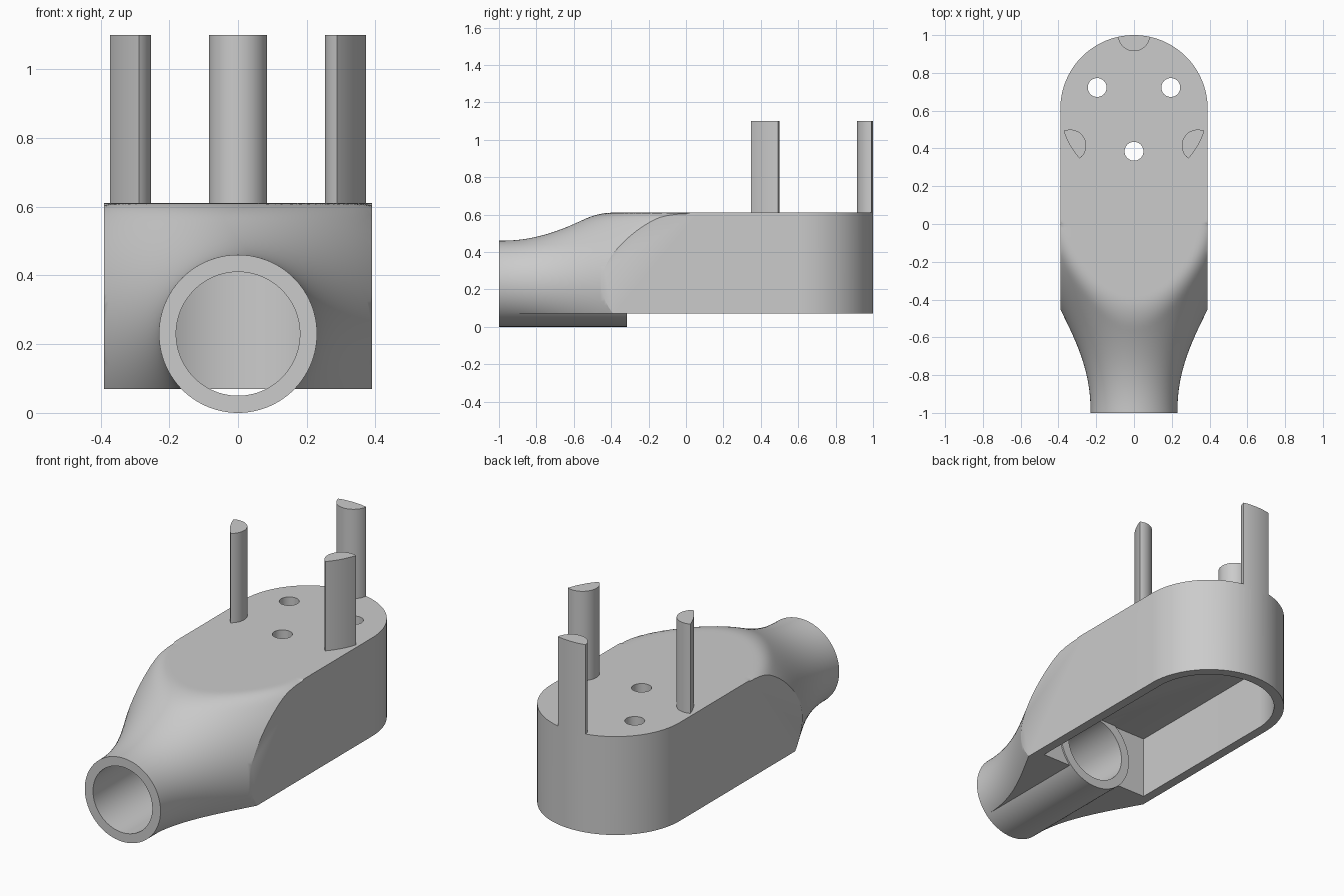
import bpy, bmesh, math
from mathutils import Matrix, Vector

cube = bpy.data.objects.get("Cube")
if cube:
    bpy.data.objects.remove(cube, do_unlink=True)

HALF_W, REAR_Y = 0.39, 0.61        # half width and centre of the rounded rear
TOP, BOTTOM, AXIS_Z = 0.61, 0.07, 0.23
PIPE_R, BORE_R, PIPE_END = 0.23, 0.18, -0.316

grey = bpy.data.materials.new("light_grey")
grey.use_nodes = True
grey.diffuse_color = (0.6, 0.6, 0.6, 1)
grey.node_tree.nodes["Principled BSDF"].inputs["Base Color"].default_value = (0.6, 0.6, 0.6, 1)


def make_object(name, bm):
    bmesh.ops.recalc_face_normals(bm, faces=bm.faces)
    mesh = bpy.data.meshes.new(name)
    bm.to_mesh(mesh)
    bm.free()
    mesh.materials.append(grey)
    obj = bpy.data.objects.new(name, mesh)
    bpy.context.collection.objects.link(obj)
    return obj


def prism(name, outline, z0, z1):
    bm = bmesh.new()
    face = bm.faces.new([bm.verts.new((x, y, z0)) for x, y in outline])
    top = bmesh.ops.extrude_face_region(bm, geom=[face])["geom"]
    bmesh.ops.translate(bm, vec=(0, 0, z1 - z0),
                        verts=[v for v in top if isinstance(v, bmesh.types.BMVert)])
    return make_object(name, bm)


def arc(cx, cy, r, a0, a1, n=48):
    return [(cx + r * math.cos(a0 + (a1 - a0) * i / n),
             cy + r * math.sin(a0 + (a1 - a0) * i / n)) for i in range(n + 1)]


def stadium(half_w, front_y):
    return [(-half_w, front_y), (half_w, front_y)] + arc(0, REAR_Y, half_w, 0, math.pi, 64)


def revolve(name, profile, segs=128, closed=False, shape=lambda co: co):
    """Sweep (y, radius) points around the pipe axis."""
    bm = bmesh.new()
    rings = [[bm.verts.new(shape(Vector((r * math.cos(math.tau * i / segs), y,
                                         AXIS_Z + r * math.sin(math.tau * i / segs)))))
              for i in range(segs)] for y, r in profile]
    pairs = list(zip(rings, rings[1:]))
    if closed:
        pairs.append((rings[-1], rings[0]))
    else:
        bm.faces.new(rings[0])
        bm.faces.new(rings[-1])
    for a, b in pairs:
        for i in range(segs):
            j = (i + 1) % segs
            bm.faces.new((a[i], a[j], b[j], b[i]))
    return make_object(name, bm)


def boolean(obj, cutter, operation):
    mod = obj.modifiers.new(operation.lower(), "BOOLEAN")
    mod.operation, mod.solver, mod.object = operation, "EXACT", cutter
    bpy.context.view_layer.objects.active = obj
    bpy.ops.object.modifier_apply(modifier=mod.name)
    bpy.data.objects.remove(cutter, do_unlink=True)


def smooth(obj, degrees=30):
    obj.data.shade_smooth()
    obj.data.set_sharp_from_angle(angle=math.radians(degrees))


def flare_radius(t):
    s = t ** 1.15
    return PIPE_R + 0.32 * s * s * (3 - 2 * s)


def flatten_top(co, blend=0.04):
    # Smooth minimum that eases the flare into the flat top
    h = max(blend - abs(co.z - TOP), 0) / blend
    return Vector((co.x, co.y, min(co.z, TOP) - h * h * blend / 4))


# Body: flared neck merging into a long housing with a rounded rear
steps = 48
profile = [(-0.999 + 0.999 * i / steps, flare_radius(i / steps)) for i in range(steps + 1)]
profile += [(0.1, 0.8), (1.1, 0.8)]
body = revolve("body", profile, shape=flatten_top)
boolean(body, prism("outline_cutter", stadium(HALF_W, -1.1), BOTTOM, 0.9), "INTERSECT")

# Hollow underside, neck bore and three screw holes
boolean(body, prism("cavity_cutter", stadium(0.338, -0.325), -0.1, 0.415), "DIFFERENCE")
boolean(body, revolve("bore_cutter", [(-1.1, 0.2), (-0.322, 0.2)]), "DIFFERENCE")
for deg in (30, 150, 270):
    a = math.radians(deg)
    x, y = 0.225 * math.cos(a), REAR_Y + 0.225 * math.sin(a)
    boolean(body, prism("hole_cutter", arc(x, y, 0.05, 0, math.tau, 40)[:-1], 0.3, 0.9),
            "DIFFERENCE")
smooth(body)

# Pipe: straight tube running through the neck into the cavity
pipe = revolve("pipe", [(-1, PIPE_R), (PIPE_END, PIPE_R), (PIPE_END, BORE_R), (-1, BORE_R)],
               closed=True)
smooth(pipe)

# Posts: small rounds trimmed by the outline circle, three around the rear centre
POST_R = 0.085
spread = 2 * math.asin(POST_R / (2 * HALF_W))
mid = math.pi / 2
outer = arc(0, 0, HALF_W, mid - spread, mid + spread, 16)
inner = arc(0, HALF_W, POST_R, math.pi + spread / 2, math.tau - spread / 2, 32)[1:-1]
for name, deg in (("rear_post", 0), ("right_post", 120), ("left_post", 240)):
    post = prism(name, outer + inner, TOP - 0.02, 1.1)
    post.data.transform(Matrix.Translation((0, REAR_Y, 0))
                        @ Matrix.Rotation(math.radians(deg), 4, "Z"))
    smooth(post)
